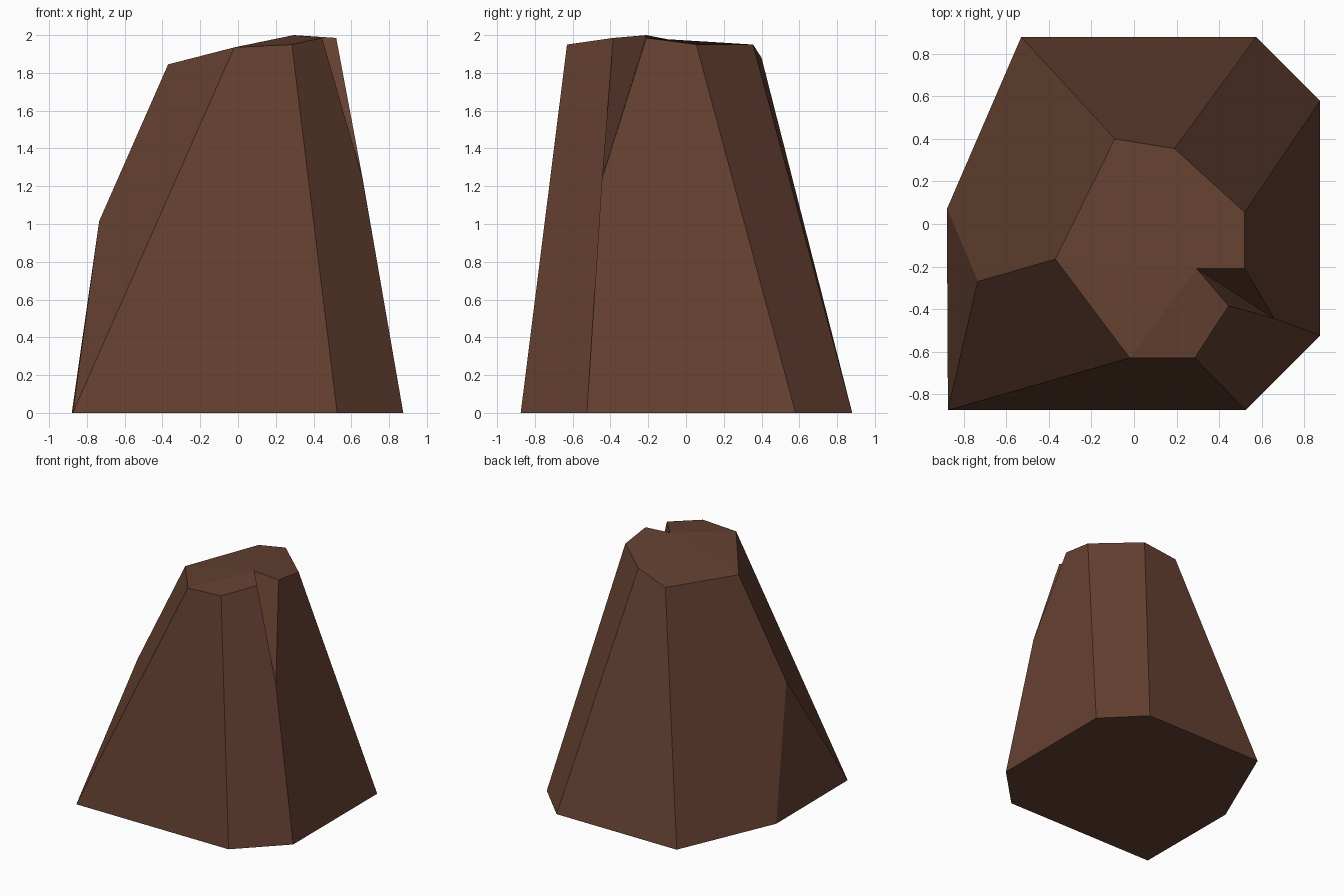
import bpy
import bmesh

cube = bpy.data.objects.get("Cube")
if cube:
    bpy.data.objects.remove(cube, do_unlink=True)

# Single dark brown for the whole rock
BROWN = (0.13, 0.052, 0.031, 1.0)
brown = bpy.data.materials.new("dark_brown")
brown.use_nodes = True
brown.diffuse_color = BROWN
brown.node_tree.nodes["Principled BSDF"].inputs["Base Color"].default_value = BROWN

# Outline of the foot on the ground, counter-clockwise from the front right corner
foot = dict(
    a=(-0.875, -0.875), b=(0.525, -0.875), c=(0.875, -0.525), d=(0.875, 0.58),
    e=(0.575, 0.88), f=(-0.53, 0.88), g=(-0.88, 0.07),
)

# Corners of the sloping crown
crown = dict(
    A=(-0.37, -0.165, 1.845), B=(-0.02, -0.63, 1.935), C=(0.285, -0.63, 1.95),
    D=(0.445, -0.385, 1.985), E=(0.295, -0.21, 2.0), F=(0.52, -0.21, 1.985),
    G=(0.52, 0.055, 1.95), H=(0.19, 0.355, 1.95), I=(-0.09, 0.4, 1.88),
)

# Bend in the right side, and the low point of the notch
breaks = dict(P=(-0.735, -0.27, 1.015), Q=(0.66, -0.445, 1.24))

# Each facet lists the names of its corners
sides = ["abCB", "bcQDC", "cdGFQ", "deHG", "efIH", "fgPAI", "gaP", "aBAP"]
notch = ["EQF", "DQE"]
top = ["ABE", "BCDE", "AEI", "EFGHI"]
underside = ["gfedcba"]


def build_facets(name, facets, material):
    bm = bmesh.new()
    verts = {key: bm.verts.new((x, y, 0.0)) for key, (x, y) in foot.items()}
    for group in (crown, breaks):
        for key, point in group.items():
            verts[key] = bm.verts.new(point)
    for corners in facets:
        bm.faces.new([verts[key] for key in corners])
    bmesh.ops.recalc_face_normals(bm, faces=bm.faces[:])
    mesh = bpy.data.meshes.new(name)
    bm.to_mesh(mesh)
    bm.free()
    mesh.materials.append(material)
    obj = bpy.data.objects.new(name, mesh)
    bpy.context.collection.objects.link(obj)
    return obj


build_facets("faceted_rock", sides + notch + top + underside, brown)
